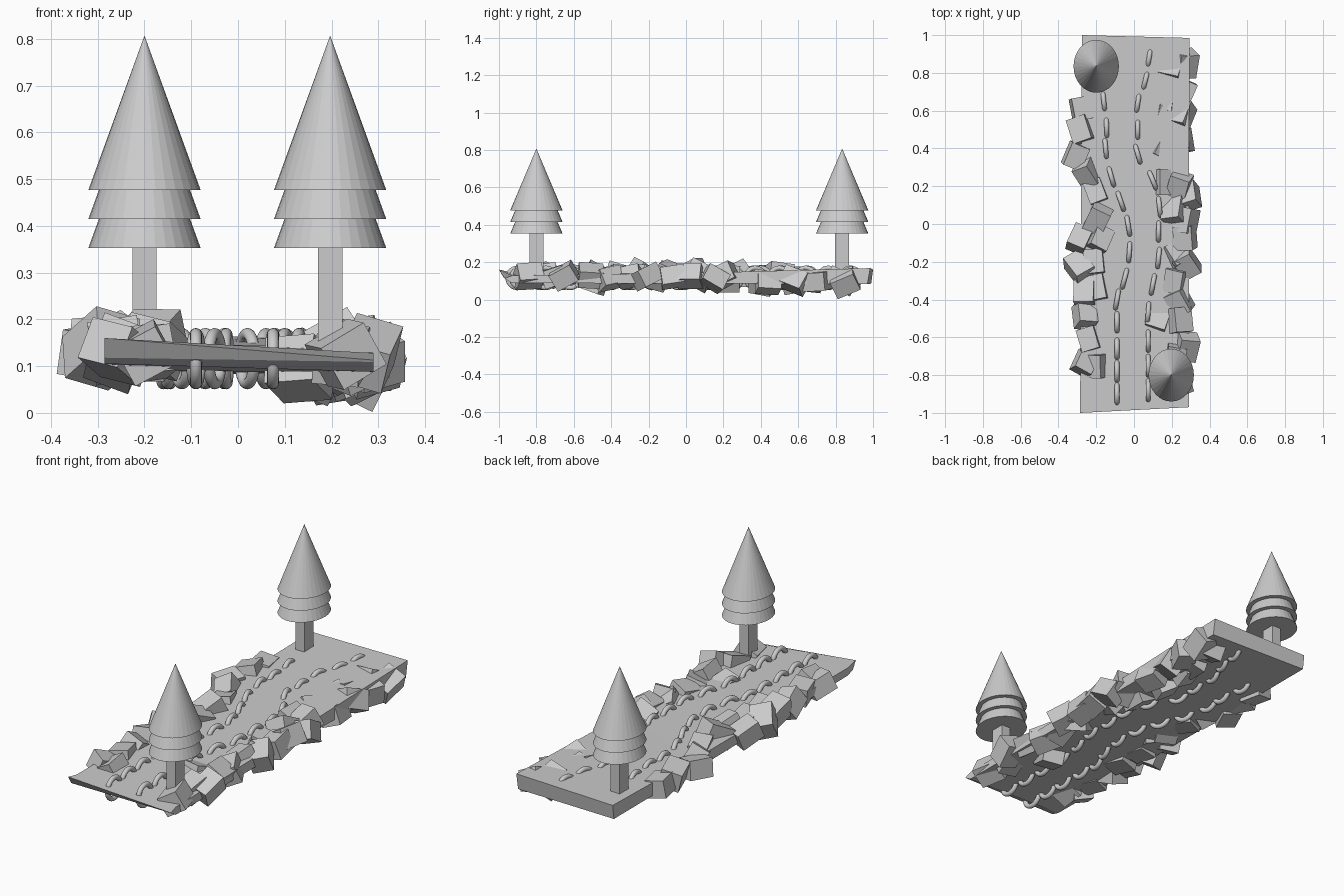
import bpy, bmesh, math, random
from mathutils import Matrix, Vector, Euler

if "Cube" in bpy.data.objects:
    bpy.data.objects.remove(bpy.data.objects["Cube"])

random.seed(12)


def finish(bm, name):
    bmesh.ops.recalc_face_normals(bm, faces=bm.faces)
    mesh = bpy.data.meshes.new(name)
    bm.to_mesh(mesh)
    bm.free()
    obj = bpy.data.objects.new(name, mesh)
    bpy.context.collection.objects.link(obj)
    return obj


# path slab: lofted four-point sections with a wedge-shaped front edge
# each row: top-left, top-right, bottom-right, bottom-left
sections = [
    [(-.285, -1, .160), (.29, -.97, .113), (.29, -.965, .109), (-.285, -.975, .118)],
    [(-.285, -.93, .145), (.29, -.93, .128), (.29, -.93, .088), (-.285, -.93, .105)],
    [(-.28, .2, .146), (.29, .2, .146), (.29, .2, .086), (-.28, .2, .09)],
    [(-.275, 1, .160), (.295, .985, .168), (.295, .97, .082), (-.275, .99, .085)],
]
bm = bmesh.new()
rows = [[bm.verts.new(p) for p in s] for s in sections]
for a, b in zip(rows, rows[1:]):
    for i in range(4):
        j = (i + 1) % 4
        bm.faces.new((a[i], a[j], b[j], b[i]))
bm.faces.new(rows[0])
bm.faces.new(rows[-1])
finish(bm, "path_slab")


# rings half sunk in the slab, following two winding rows
def ring_row(name, points):
    for i, (x, y) in enumerate(points):
        p, q = points[max(i - 1, 0)], points[min(i + 1, len(points) - 1)]
        yaw = math.atan2(q[1] - p[1], q[0] - p[0])
        bpy.ops.mesh.primitive_torus_add(
            major_radius=.053, minor_radius=.0125, major_segments=32, minor_segments=16,
            location=(x, y, .116), rotation=(math.pi / 2, 0, yaw))
        bpy.context.object.name = f"{name}_{i + 1}"
        bpy.ops.object.shade_smooth_by_angle()


ring_row("left_ring", [
    (-.16, .65), (-.145, .51), (-.15, .40), (-.12, .25), (-.07, .12), (-.03, -.01),
    (-.025, -.15), (-.05, -.29), (-.09, -.40), (-.09, -.52), (-.09, -.66),
    (-.09, -.78), (-.09, -.90)])
ring_row("right_ring", [
    (.08, .88), (.06, .76), (.02, .64), (.02, .50), (.02, .37), (.10, .23),
    (.135, .09), (.13, -.04), (.13, -.18), (.10, -.32), (.075, -.47),
    (.075, -.62), (.075, -.75), (.075, -.88)])


# tumbled blocks along both edges
def rocks(name, points, z):
    bm = bmesh.new()
    for x, y in points:
        turn = Euler([random.uniform(-.55, .55) for _ in range(3)]).to_matrix().to_4x4()
        s = random.uniform(.95, 1.1)
        size = Matrix.Diagonal((.1 * s, .125 * s, .095 * s, 1))
        at = Vector((x, y, z + random.uniform(-.012, .012)))
        bmesh.ops.create_cube(bm, size=1, matrix=Matrix.Translation(at) @ turn @ size)
    finish(bm, name)


rocks("left_rocks", [
    (-.28, .61), (-.28, .50), (-.31, .36), (-.25, .27), (-.20, .17), (-.19, .03),
    (-.29, -.08), (-.18, -.08), (-.21, -.20), (-.29, -.23), (-.20, -.34), (-.26, -.36),
    (-.26, -.48), (-.24, -.61), (-.26, -.73), (-.20, -.75)], .134)
rocks("right_rocks", [
    (.16, .22), (.24, .20), (.29, .15), (.22, .07), (.27, .02), (.27, -.07),
    (.22, -.17), (.28, -.21), (.22, -.30), (.24, -.41), (.24, -.51), (.28, -.65),
    (.22, -.70), (.23, -.84)], .118)
rocks("sunken_rocks", [
    (.27, .85), (.20, .83), (.26, .70), (.17, .66), (.25, .58), (.15, .58),
    (.25, .44), (.15, .41), (.13, -.50)], .095)


# pine trees: box trunk and three stacked cones, stretched along y
def tree(name, x, y):
    bm = bmesh.new()
    bmesh.ops.create_cube(bm, size=1, matrix=Matrix.Translation((x, y, .25))
                          @ Matrix.Diagonal((.052, .075, .26, 1)))
    finish(bm, name + "_trunk")
    bm = bmesh.new()
    for base in (.353, .415, .477):
        bmesh.ops.create_cone(
            bm, cap_ends=True, segments=32, radius1=.12, radius2=0, depth=.33,
            matrix=Matrix.Translation((x, y, base + .165)) @ Matrix.Diagonal((1, 1.165, 1, 1)))
    finish(bm, name + "_foliage")


tree("back_tree", -.20, .835)
tree("front_tree", .197, -.80)
